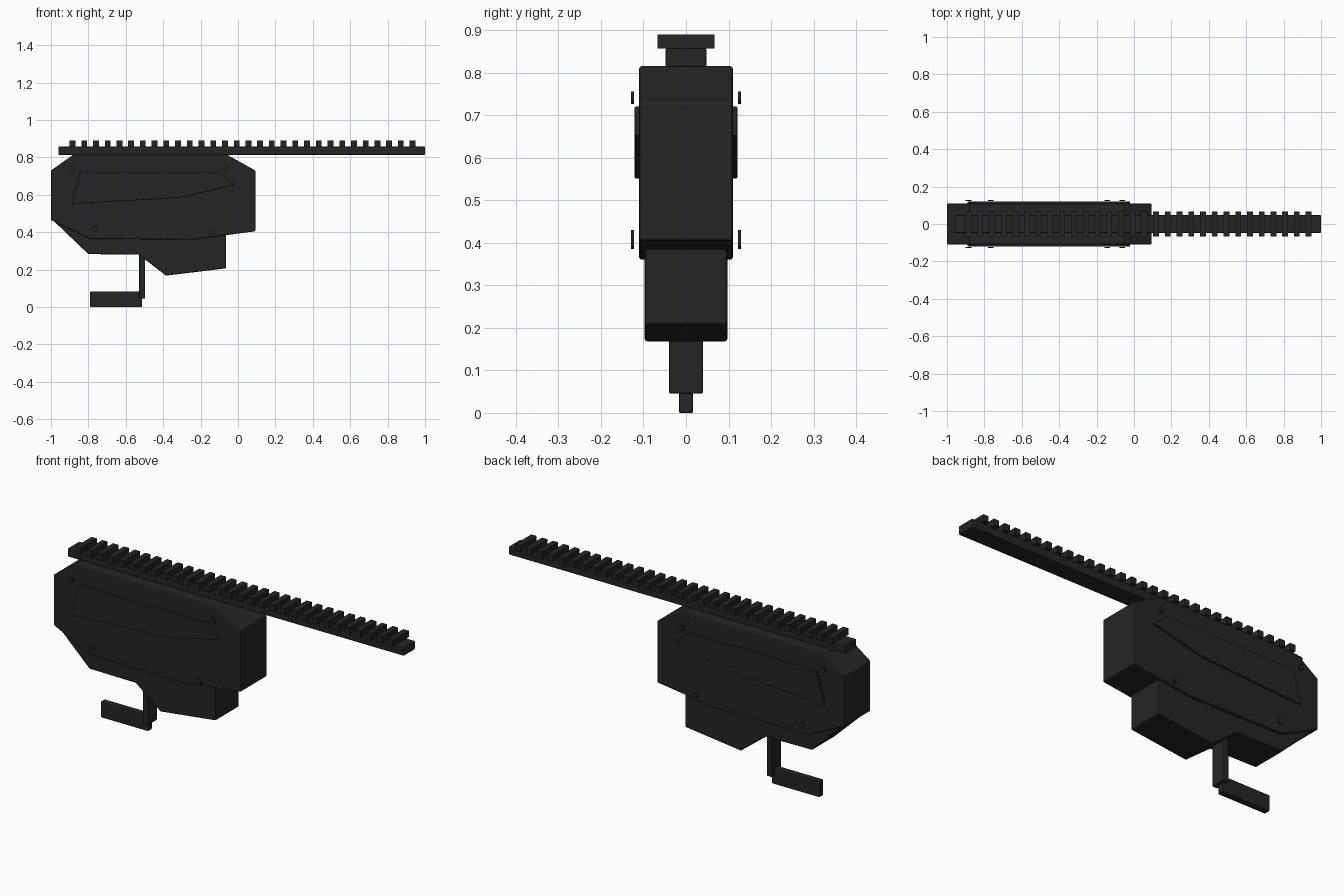
import bpy, bmesh, math
from mathutils import Matrix

if "Cube" in bpy.data.objects:
    bpy.data.objects.remove(bpy.data.objects["Cube"])


def material(name, v):
    m = bpy.data.materials.new(name)
    m.diffuse_color = (v, v, v, 1)
    m.use_nodes = True
    m.node_tree.nodes["Principled BSDF"].inputs["Base Color"].default_value = m.diffuse_color
    return m


BLACK = material("matte black", 0.018)


def finish(name, bm, bevel=0):
    bmesh.ops.recalc_face_normals(bm, faces=bm.faces)
    me = bpy.data.meshes.new(name)
    bm.to_mesh(me)
    bm.free()
    me.materials.append(BLACK)
    ob = bpy.data.objects.new(name, me)
    bpy.context.collection.objects.link(ob)
    if bevel:
        b = ob.modifiers.new("bevel", 'BEVEL')
        b.width, b.segments, b.limit_method = bevel, 2, 'ANGLE'
        b.angle_limit = math.radians(50)
    return ob


def prism(name, pts, y0, y1, bevel=0):
    """Extrude an (x, z) outline from y0 to y1."""
    bm = bmesh.new()
    face = bm.faces.new([bm.verts.new((x, y0, z)) for x, z in pts])
    ext = bmesh.ops.extrude_face_region(bm, geom=[face])
    vs = [v for v in ext["geom"] if isinstance(v, bmesh.types.BMVert)]
    bmesh.ops.translate(bm, verts=vs, vec=(0, y1 - y0, 0))
    return finish(name, bm, bevel)


def box(name, x0, x1, half_y, z0, z1, bevel=0):
    return prism(name, [(x0, z0), (x1, z0), (x1, z1), (x0, z1)], -half_y, half_y, bevel)


# Main housing and the narrower lower housing
prism("upper_housing", [(-1, .73), (-.88, .815), (-.06, .815), (.093, .73), (.093, .405),
                        (-.25, .36), (-.79, .365), (-1, .465)], -.11, .11, .006)
prism("lower_housing", [(-.985, .46), (-.80, .283), (-.53, .28), (-.385, .168),
                        (-.063, .207), (-.063, .46)], -.097, .097, .006)

# Side panels and screw heads on both sides
panel = [(-.845, .72), (-.10, .72), (-.02, .653), (-.31, .585), (-.89, .551)]
for side, s in (("front", -1), ("back", 1)):
    prism(f"{side}_side_panel", panel, s * .10, s * .121, .003)
    for i, (x, z) in enumerate([(-.885, .741), (-.062, .741), (-.766, .415), (-.142, .4)]):
        bm = bmesh.new()
        bmesh.ops.create_cone(bm, cap_ends=True, segments=16, radius1=.015, radius2=.015,
                              depth=.007, matrix=Matrix.Translation((x, s * .1255, z))
                              @ Matrix.Rotation(math.pi / 2, 4, 'X'))
        finish(f"{side}_screw_{i + 1}", bm)

# Accessory rail with evenly spaced teeth
box("rail_base", -.96, 1, .048, .813, .858, .005)
for i in range(30):
    x = -.885 + i * .0627
    box(f"rail_tooth_{i + 1}", x - .0155, x + .0155, .067, .856, .89)

# Cranked lever below the housing
box("lever_post", -.528, -.497, .04, .045, .30, .004)
box("lever_bar", -.79, -.512, .017, 0, .084, .004)
